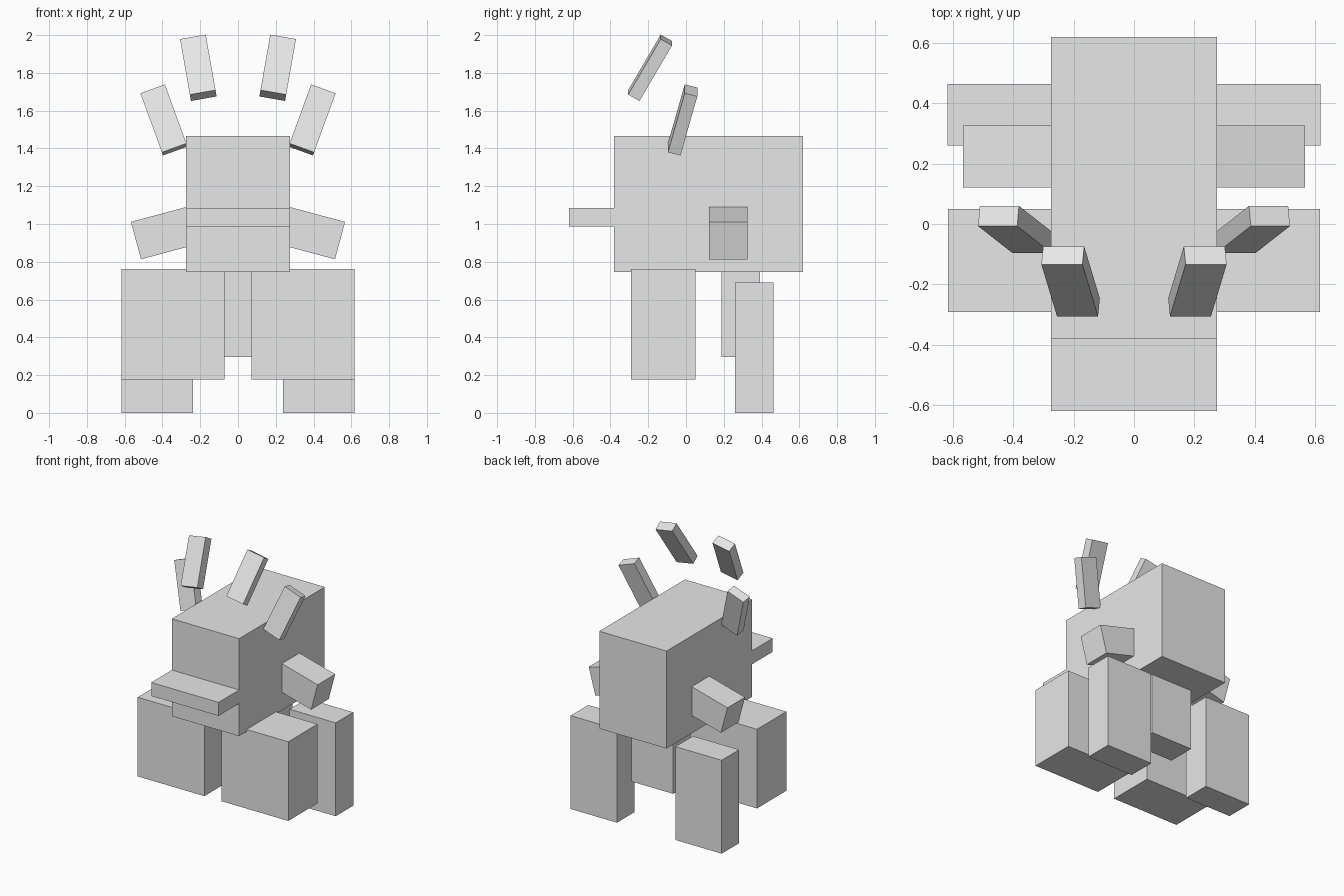
import bpy
from math import radians

cube = bpy.data.objects.get("Cube")
if cube:
    bpy.data.objects.remove(cube, do_unlink=True)

grey = bpy.data.materials.new("plain_grey")
grey.use_nodes = True
grey.diffuse_color = (0.8, 0.8, 0.8, 1)
grey.node_tree.nodes["Principled BSDF"].inputs["Base Color"].default_value = (0.8, 0.8, 0.8, 1)


def block(name, size, centre, tilt=(0, 0)):
    """Box with its tilt given as degrees about x, then y."""
    bpy.ops.mesh.primitive_cube_add(size=1, location=centre)
    ob = bpy.context.object
    ob.name = name
    ob.scale = size
    ob.rotation_euler = (radians(tilt[0]), radians(tilt[1]), 0)
    ob.data.materials.append(grey)
    return ob


def pair(name, size, centre, tilt=(0, 0)):
    """The same box on both sides, mirrored across x."""
    x, y, z = centre
    for side, s in (("left", 1), ("right", -1)):
        block(f"{side}_{name}", size, (s * x, y, z), (tilt[0], s * tilt[1]))


# Trunk, jaw and the hanging block under the belly
block("body", (0.55, 1.0, 0.72), (0, 0.12, 1.105))
block("jaw", (0.55, 0.24, 0.1), (0, -0.5, 1.036))
block("belly_block", (0.34, 0.205, 0.46), (0, 0.29, 0.525))

# Legs
pair("front_leg", (0.545, 0.342, 0.585), (0.343, -0.121, 0.468))
pair("back_leg", (0.378, 0.205, 0.69), (0.428, 0.362, 0.345))

# Side stubs drooping outwards
pair("side_stub", (0.4, 0.205, 0.205), (0.347, 0.223, 0.964), (0, 15))

# Floating crest spikes, fanned out and leaning back
spike = (0.138, 0.069, 0.344)
pair("outer_spike", spike, (0.392, -0.018, 1.551), (-15, 20))
pair("inner_spike", spike, (0.21, -0.19, 1.827), (-30, 10))
